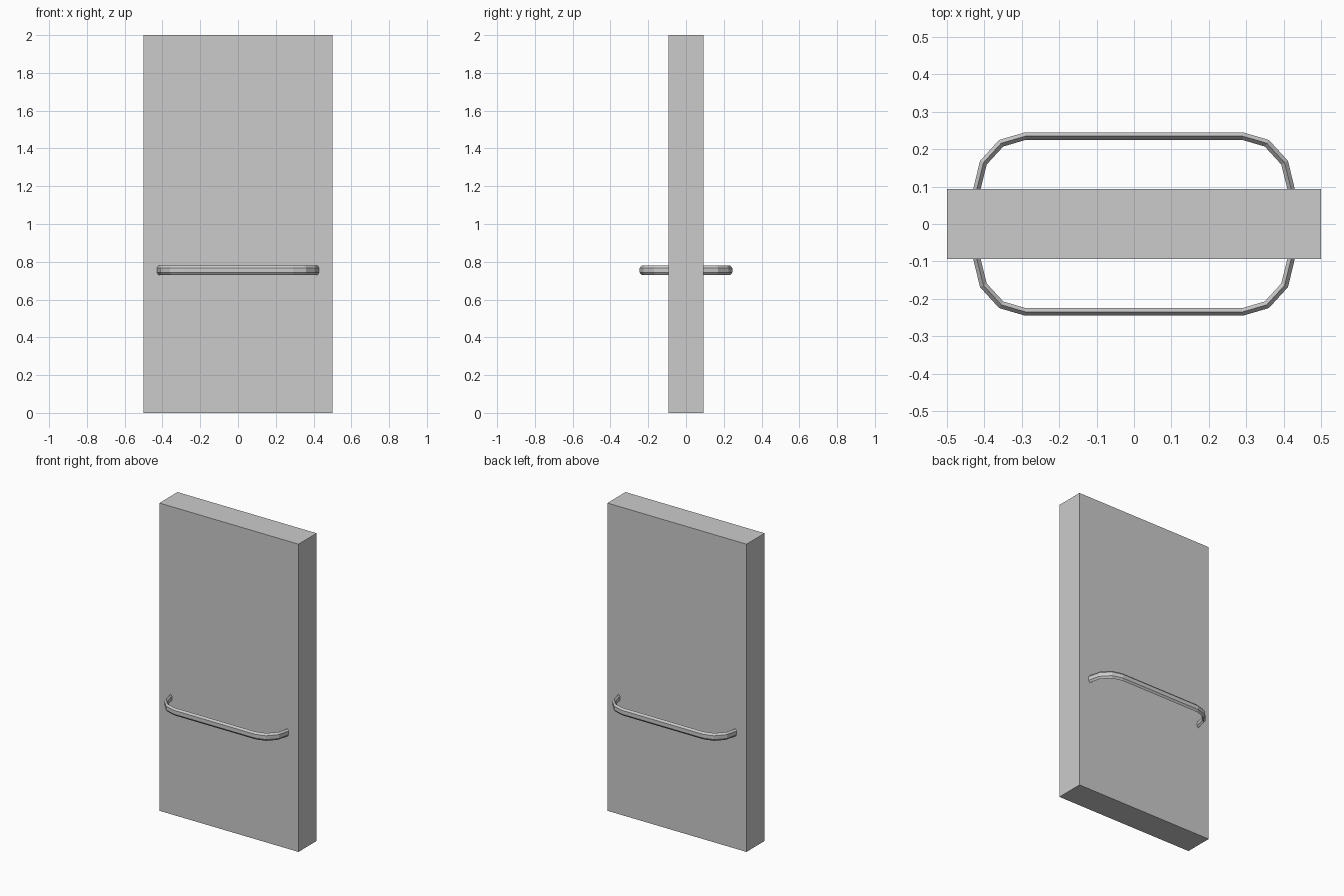
import bpy, bmesh
from math import sin, cos, pi
from mathutils import Vector

if "Cube" in bpy.data.objects:
    bpy.data.objects.remove(bpy.data.objects["Cube"])

HALF_Y = 0.093


def finish(bm, name):
    bmesh.ops.recalc_face_normals(bm, faces=bm.faces)
    mesh = bpy.data.meshes.new(name)
    bm.to_mesh(mesh)
    bm.free()
    obj = bpy.data.objects.new(name, mesh)
    bpy.context.collection.objects.link(obj)
    return obj


# Door slab
bm = bmesh.new()
bmesh.ops.create_cube(bm, size=1)
bmesh.ops.scale(bm, vec=(1.0, 2 * HALF_Y, 2.0), verts=bm.verts)
bmesh.ops.translate(bm, vec=(0, 0, 1), verts=bm.verts)
finish(bm, "door_slab")


# Bar path: two faceted quarter arcs joined by a straight run
def bar_path(side):
    arc = [(0.29 + 0.13 * cos(i * pi / 6), HALF_Y + 0.142 * sin(i * pi / 6))
           for i in range(4)]
    pts = [(-x, y) for x, y in arc] + arc[::-1]
    return [Vector((x, side * y, 0.755)) for x, y in pts]


# Flattened six-sided section swept along the path with mitred corners
def push_bar(name, side, sides=6, depth=0.0115, height=0.025):
    pts = bar_path(side)
    bm = bmesh.new()
    rings = []
    for i, p in enumerate(pts):
        a = (p - pts[i - 1]).normalized() if i else None
        b = (pts[i + 1] - p).normalized() if i < len(pts) - 1 else None
        if a is None or b is None:
            normal, stretch = Vector((1, 0, 0)) * (-1 if b else 1), 1
        else:
            t = (a + b).normalized()
            normal, stretch = Vector((-t.y, t.x, 0)) * side, 1 / t.dot(a)
        ring = []
        for k in range(sides):
            ang = 2 * pi * k / sides
            off = normal * (depth * stretch * sin(ang))
            ring.append(bm.verts.new(p + off + Vector((0, 0, height * cos(ang)))))
        rings.append(ring)
    for r, s in zip(rings, rings[1:]):
        for k in range(sides):
            n = (k + 1) % sides
            bm.faces.new((r[k], r[n], s[n], s[k]))
    bm.faces.new(rings[0])
    bm.faces.new(rings[-1])
    return finish(bm, name)


push_bar("front_push_bar", -1)
push_bar("back_push_bar", 1)
